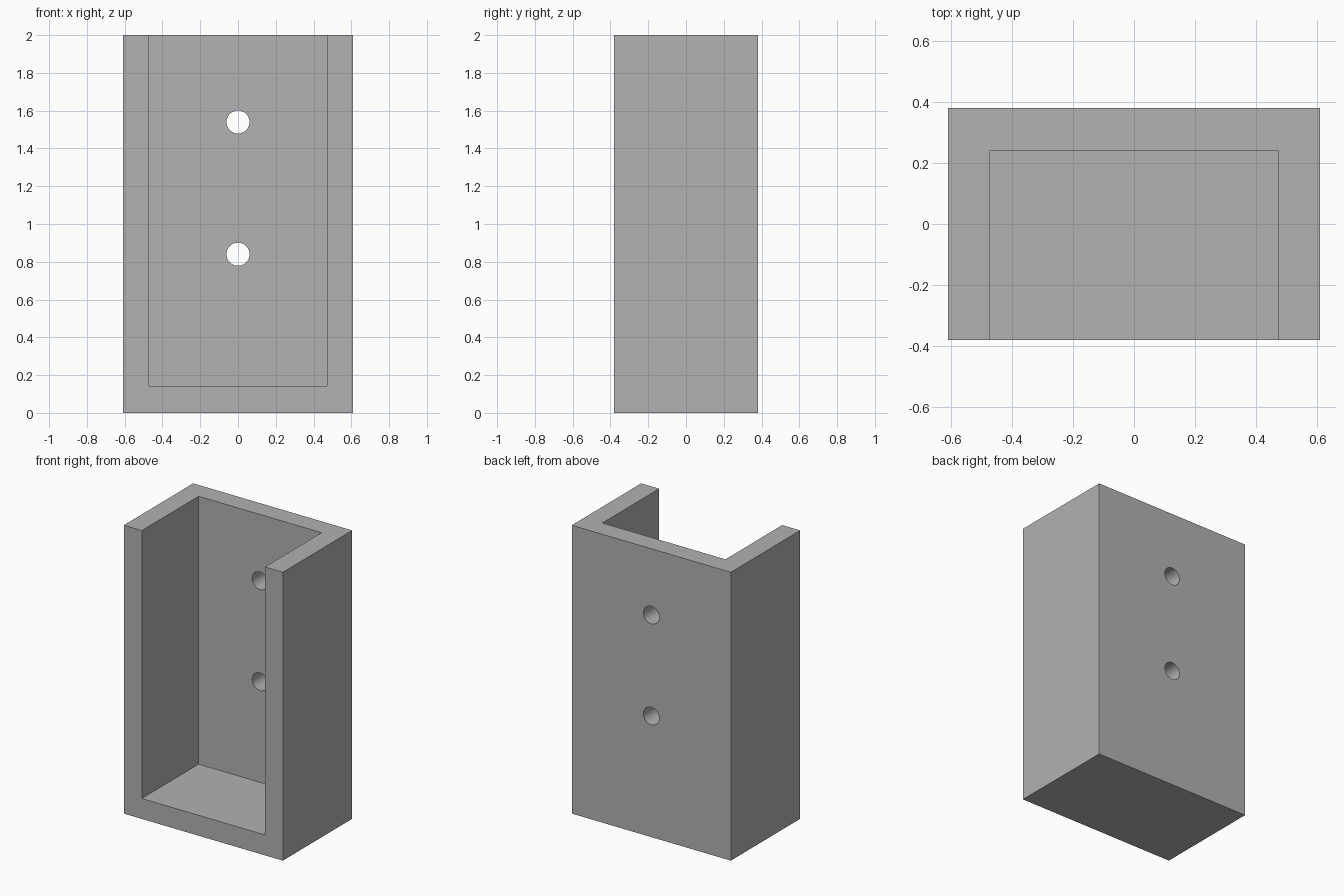
import bpy
from math import radians

if "Cube" in bpy.data.objects:
    bpy.data.objects.remove(bpy.data.objects["Cube"], do_unlink=True)

WIDTH, DEPTH, HEIGHT = 1.22, 0.76, 2.0
WALL = 0.138
HOLE_RADIUS = 0.061
HOLE_HEIGHTS = (0.84, 1.54)

grey = bpy.data.materials.new("plain grey")
grey.use_nodes = True
colour = (0.445, 0.445, 0.445, 1)
grey.diffuse_color = colour
grey.node_tree.nodes["Principled BSDF"].inputs["Base Color"].default_value = colour


def box(name, low, high):
    """Box between two opposite corners."""
    centre = [(a + b) / 2 for a, b in zip(low, high)]
    bpy.ops.mesh.primitive_cube_add(size=1, location=centre)
    obj = bpy.context.object
    obj.name = name
    obj.scale = [b - a for a, b in zip(low, high)]
    bpy.ops.object.transform_apply(location=True, rotation=True, scale=True)
    obj.data.materials.append(grey)
    return obj


def cut(target, cutter):
    """Subtract the cutter from the target, then discard it."""
    cutter.hide_render = True
    mod = target.modifiers.new("cut", "BOOLEAN")
    mod.operation = "DIFFERENCE"
    mod.solver = "EXACT"
    mod.object = cutter
    bpy.context.view_layer.objects.active = target
    bpy.ops.object.modifier_apply(modifier=mod.name)
    bpy.data.objects.remove(cutter, do_unlink=True)


# Solid block, hollowed from the open front and top
x, y = WIDTH / 2, DEPTH / 2
holder = box("wall_holder", (-x, -y, 0), (x, y, HEIGHT))
cut(holder, box("pocket_cutter", (-x + WALL, -y - 1, WALL + 0.004),
                (x - WALL, y - WALL, HEIGHT + 1)))

# Screw holes through the back wall
for z in HOLE_HEIGHTS:
    bpy.ops.mesh.primitive_cylinder_add(vertices=48, radius=HOLE_RADIUS, depth=DEPTH,
                                        location=(0, y, z), rotation=(radians(90), 0, 0))
    drill = bpy.context.object
    drill.name = "hole_cutter"
    drill.data.materials.append(grey)
    cut(holder, drill)

# Smooth hole walls, crisp edges
bpy.ops.object.select_all(action="DESELECT")
holder.select_set(True)
bpy.context.view_layer.objects.active = holder
bpy.ops.object.shade_smooth_by_angle(angle=radians(30))
